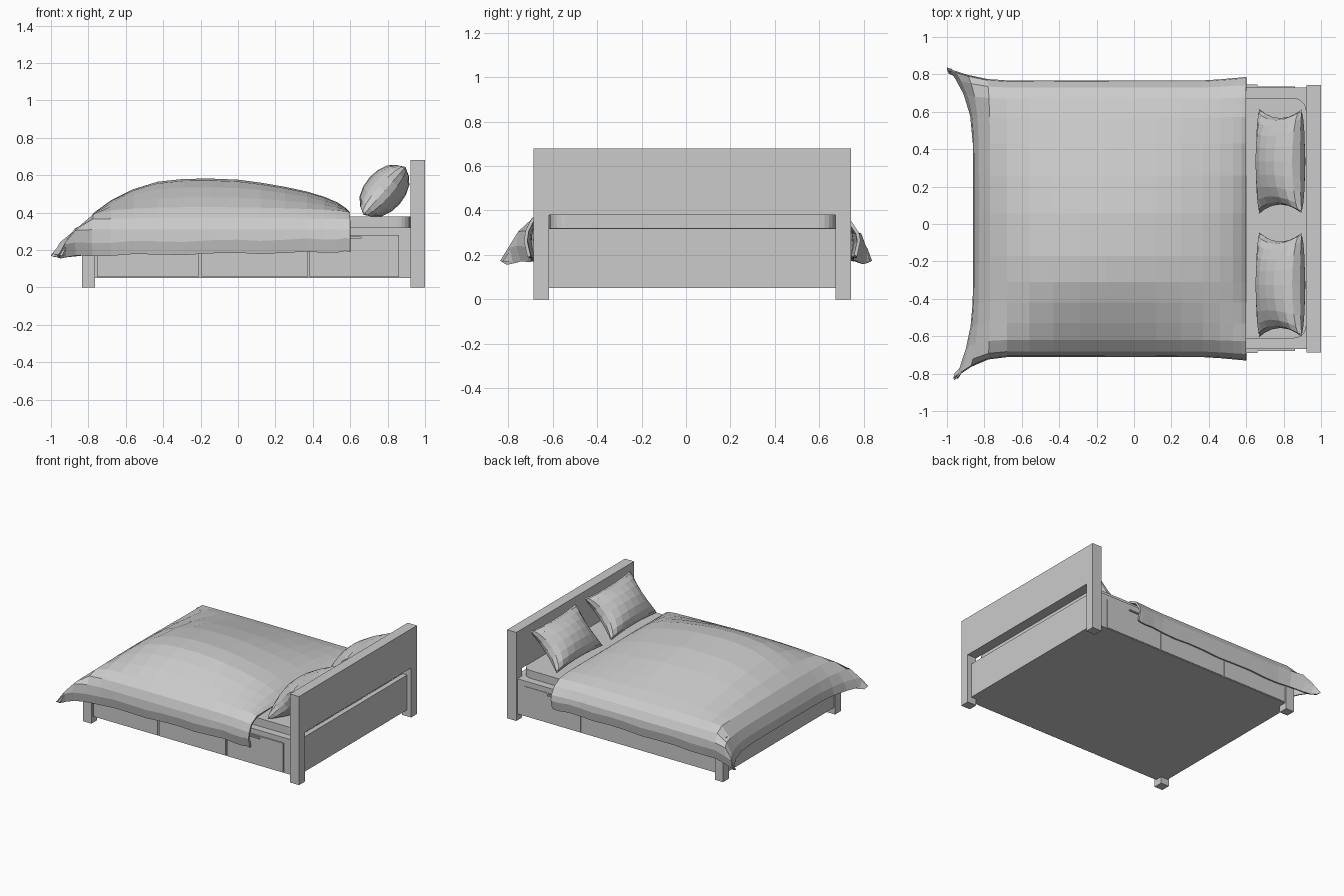
import bpy, bmesh, math
from mathutils import Vector

if "Cube" in bpy.data.objects:
    bpy.data.objects.remove(bpy.data.objects["Cube"])


def add_mesh(name, verts, faces):
    me = bpy.data.meshes.new(name)
    me.from_pydata(verts, [], faces)
    me.update()
    ob = bpy.data.objects.new(name, me)
    bpy.context.collection.objects.link(ob)
    return ob


def box(name, x0, x1, y0, y1, z0, z1, corner=0.0):
    bm = bmesh.new()
    bmesh.ops.create_cube(bm, size=1)
    for v in bm.verts:
        v.co = Vector((x0 + (v.co.x + .5) * (x1 - x0),
                       y0 + (v.co.y + .5) * (y1 - y0),
                       z0 + (v.co.z + .5) * (z1 - z0)))
    if corner:  # round the upright edges
        up = [e for e in bm.edges if abs(e.verts[0].co.z - e.verts[1].co.z) > 1e-4]
        bmesh.ops.bevel(bm, geom=up, offset=corner, segments=5, profile=.5, affect='EDGES')
    me = bpy.data.meshes.new(name)
    bm.to_mesh(me)
    bm.free()
    ob = bpy.data.objects.new(name, me)
    bpy.context.collection.objects.link(ob)
    return ob


def grid_faces(n, m, off=0, flip=False):
    out = []
    for i in range(n - 1):
        for j in range(m - 1):
            f = [off + a for a in (i * m + j, (i + 1) * m + j, (i + 1) * m + j + 1, i * m + j + 1)]
            out.append(f[::-1] if flip else f)
    return out


YC = 0.028  # bed centre line

# posts and headboard
for s, tag in ((-1, "right"), (1, "left")):
    ya, yb = sorted((YC + s * .645, YC + s * .715))
    box("head_post_" + tag, .922, 1.0, ya, yb, 0, .385)
    box("foot_post_" + tag, -.835, -.765, ya, yb, 0, .33)
box("headboard_panel", .922, 1.0, YC - .715, YC + .715, .38, .68)
box("headboard_lower_panel", .91, .967, YC - .65, YC + .65, .05, .318)

# storage base, footboard and mattress
box("storage_base", -.80, .93, YC - .697, YC + .703, .05, .32)
box("footboard", -.825, -.775, YC - .65, YC + .65, .05, .32)
box("mattress", -.78, .922, YC - .64, YC + .645, .31, .38, corner=.07)

# drawer fronts and handles on both sides
for s, tag in ((-1, "right"), (1, "left")):
    for k, (a, b) in enumerate(((-.755, -.21), (-.195, .371), (.381, .86))):
        ya, yb = sorted((YC + s * .68, YC + s * .707))
        box(f"drawer_front_{tag}_{k + 1}", a, b, ya, yb, .055, .28)
        ya, yb = sorted((YC + s * .69, YC + s * .718))
        c = (a + b) / 2
        box(f"drawer_handle_{tag}_{k + 1}", c - .04, c + .04, ya, yb, .262, .272)

# duvet: cross-section (y, z, share of the hump) swept along the bed
section = [(-.698, .17, 0), (-.712, .24, 0), (-.706, .31, 0), (-.682, .365, .04),
           (-.62, .405, .14), (-.53, .41, .42), (-.42, .41, .73), (-.31, .41, .94),
           (-.17, .41, 1), (.06, .41, .87), (.26, .41, .62), (.43, .41, .34),
           (.57, .405, .14), (.67, .39, .03), (.73, .355, 0), (.762, .30, 0),
           (.768, .24, 0), (.755, .17, 0)]
# rows: x, hump height, highest z of the flat part, corner flare
rows = [(-.86, 0, .185, 1), (-.855, 0, .25, .72), (-.83, 0, .32, .42),
        (-.77, .01, .39, .1), (-.68, .055, .43, 0), (-.56, .115, .43, 0),
        (-.43, .155, .43, 0), (-.29, .17, .43, 0), (-.15, .172, .43, 0),
        (0, .166, .43, 0), (.12, .15, .43, 0), (.25, .128, .43, 0),
        (.37, .102, .43, 0), (.46, .075, .43, 0), (.53, .045, .43, 0),
        (.575, .015, .42, 0), (.60, 0, .402, 0)]
verts = []
for i, (x, hump, cap, flare) in enumerate(rows):
    for y, z, share in section:
        t = (y - YC) / .74
        f = flare * min(1, abs(t)) ** 7
        tip = .14 if y > 0 else .10
        low = .02 * (x + .85) / 1.45 * (1 if z < .3 else 0)
        wob = .005 * math.sin(i * 1.9 + y * 3) if z < .3 else 0
        head = .018 * max(0, (x - .4) / .2) * abs(t) ** 7  # slight flare at the head corners
        zz = min(z + low + wob, cap) + hump * share
        spread = (.07 if y > 0 else .125) * f + head
        verts.append((x - tip * f, y + math.copysign(spread, t), zz - .012 * f))
duvet = add_mesh("duvet", verts, grid_faces(len(rows), len(section)))
mod = duvet.modifiers.new("thickness", 'SOLIDIFY')
mod.thickness = .015
mod.offset = -1


# pillows leaning on the headboard
def pillow(name, cy):
    n, m = 9, 11
    along = Vector((.66, 0, .75))
    out = Vector((-.75, 0, .66))
    vs = []
    for side in (1, -1):
        for i in range(n):
            for j in range(m):
                a = math.sin((2 * i / (n - 1) - 1) * math.pi / 2)
                b = math.sin((2 * j / (m - 1) - 1) * math.pi / 2)
                puff = ((1 - a * a) * (1 - b * b)) ** .45
                p = along * (a * .172 * (1 - .08 * (1 - b * b)))
                p += out * (side * .108 * puff)
                p.y = b * .278 * (1 - .17 * (1 - a * a))
                vs.append(p + Vector((.783, cy, .516)))
    fs = grid_faces(n, m) + grid_faces(n, m, n * m, True)
    ob = add_mesh(name, vs, fs)
    bm = bmesh.new()
    bm.from_mesh(ob.data)
    bmesh.ops.remove_doubles(bm, verts=bm.verts, dist=1e-4)
    bmesh.ops.recalc_face_normals(bm, faces=bm.faces)
    bm.to_mesh(ob.data)
    bm.free()


pillow("pillow_left", .335)
pillow("pillow_right", -.325)
